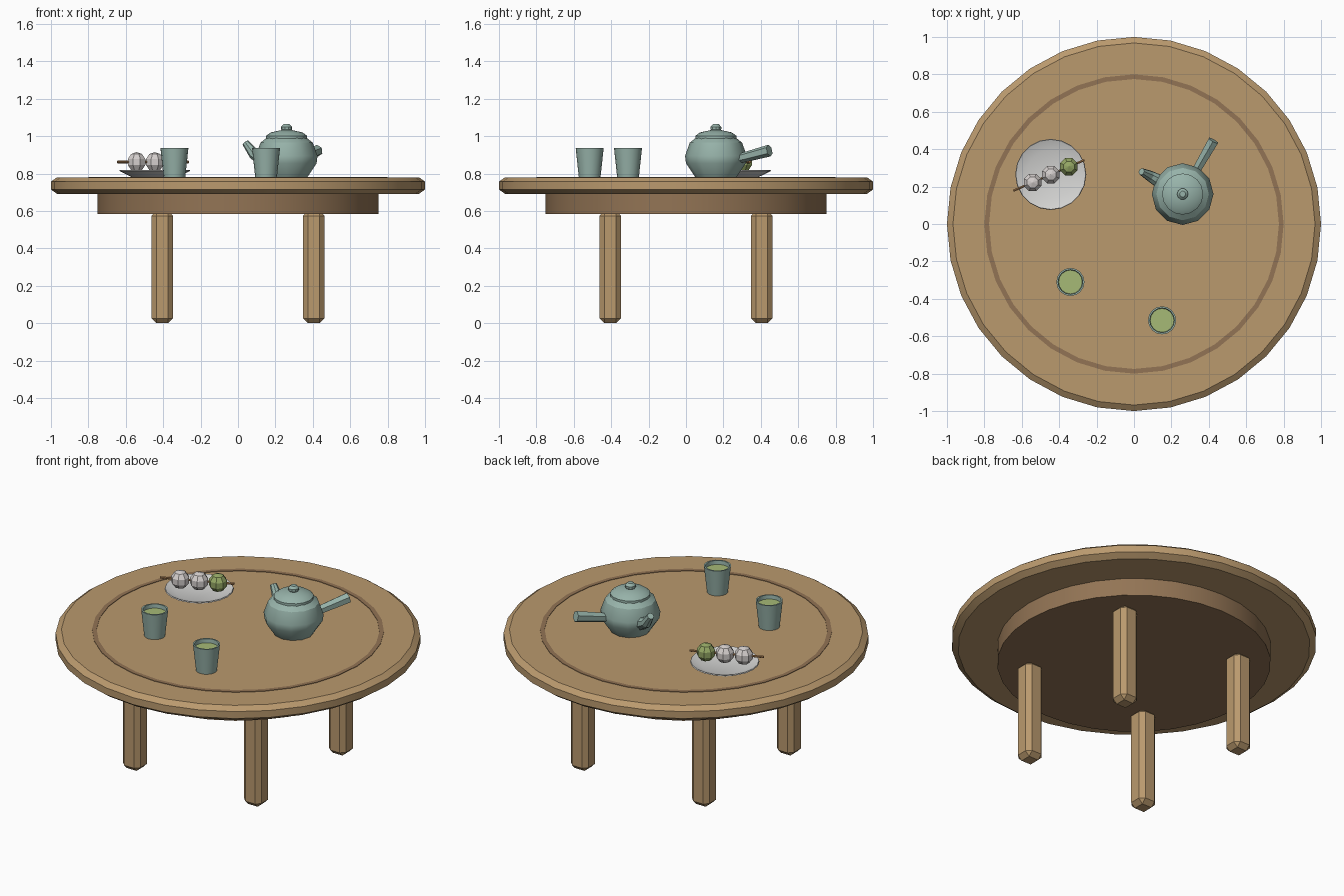
import bpy, bmesh
from math import cos, sin, pi, radians
from mathutils import Vector, Matrix

default = bpy.data.objects.get("Cube")
if default:
    bpy.data.objects.remove(default)


def material(name, r, g, b):
    m = bpy.data.materials.new(name)
    m.use_nodes = True
    m.diffuse_color = (r, g, b, 1)
    m.node_tree.nodes["Principled BSDF"].inputs["Base Color"].default_value = (r, g, b, 1)
    return m


WOOD = material("light wood", 0.49, 0.32, 0.155)
DARK = material("dark wood", 0.29, 0.175, 0.09)
GLAZE = material("celadon glaze", 0.31, 0.45, 0.40)
TEA = material("green tea", 0.38, 0.49, 0.18)
PLATE = material("plate white", 0.66, 0.66, 0.65)
RICE = material("rice white", 0.66, 0.62, 0.61)
MATCHA = material("matcha green", 0.30, 0.39, 0.13)
STICK = material("bamboo", 0.42, 0.22, 0.09)


def finish(name, bm, mat, loc=(0, 0, 0), smooth=None):
    bmesh.ops.recalc_face_normals(bm, faces=bm.faces)
    mesh = bpy.data.meshes.new(name)
    bm.to_mesh(mesh)
    bm.free()
    mesh.materials.append(mat)
    ob = bpy.data.objects.new(name, mesh)
    ob.location = loc
    bpy.context.collection.objects.link(ob)
    if smooth:
        bpy.ops.object.select_all(action='DESELECT')
        ob.select_set(True)
        bpy.context.view_layer.objects.active = ob
        bpy.ops.object.shade_smooth_by_angle(angle=radians(smooth))
    return ob


def bridge(bm, a, b):
    n = len(a)
    for i in range(n):
        bm.faces.new((a[i], a[(i + 1) % n], b[(i + 1) % n], b[i]))


def lathe(name, profile, segs, mat, loc=(0, 0, 0), smooth=30, loop=False):
    """Spin (radius, height) pairs round z; cap the ends, or join them in a loop."""
    bm = bmesh.new()
    rings = [[bm.verts.new((r * cos(2 * pi * i / segs), r * sin(2 * pi * i / segs), z))
              for i in range(segs)] for r, z in profile]
    for a, b in zip(rings, rings[1:]):
        bridge(bm, a, b)
    if loop:
        bridge(bm, rings[-1], rings[0])
    else:
        bm.faces.new(rings[0])
        bm.faces.new(rings[-1])
    return finish(name, bm, mat, loc, smooth)


def tube(name, path, radii, segs, mat):
    """Straight-sided tube through the path points, with a radius at each."""
    pts = [Vector(p) for p in path]
    bm = bmesh.new()
    rings = []
    for i, p in enumerate(pts):
        t = (pts[min(i + 1, len(pts) - 1)] - pts[max(i - 1, 0)]).normalized()
        u = t.cross(Vector((0, 0, 1))).normalized()
        v = u.cross(t)
        rings.append([bm.verts.new(p + radii[i] * (u * cos(a) + v * sin(a)))
                      for a in (2 * pi * (k + 0.5) / segs for k in range(segs))])
    for a, b in zip(rings, rings[1:]):
        bridge(bm, a, b)
    bm.faces.new(rings[0])
    bm.faces.new(rings[-1])
    return finish(name, bm, mat)


TOP = 0.78

# Table top, inlaid ring and apron
lathe("table_top", [(0.965, 0.69), (1, 0.715), (1, 0.757), (0.968, TOP)], 32, WOOD)
lathe("inlay_ring", [(0.775, 0.775), (0.80, 0.775), (0.80, 0.783), (0.775, 0.783)],
      32, DARK, loop=True)
lathe("apron", [(0.75, 0.585), (0.75, 0.70)], 32, DARK)

# Four chamfered legs
for y, depth in ((-1, "front"), (1, "back")):
    for x, side in ((1, "left"), (-1, "right")):
        bm = bmesh.new()
        bmesh.ops.create_cube(bm, size=1, matrix=Matrix.Diagonal((0.116, 0.116, 0.60, 1)))
        bmesh.ops.bevel(bm, geom=bm.edges[:], offset=0.026, segments=1, affect='EDGES')
        finish(f"{depth}_{side}_leg", bm, WOOD, (0.405 * x, 0.405 * y, 0.30))

# Teapot
pot = (0.26, 0.16, TOP)
lathe("teapot_body", [(0.11, 0), (0.16, 0.075), (0.165, 0.115), (0.14, 0.185), (0.105, 0.213)],
      12, GLAZE, pot)
lathe("teapot_lid", [(0.11, 0.205), (0.11, 0.222), (0.085, 0.24), (0.03, 0.252)], 16, GLAZE, pot)
lathe("lid_knob", [(0.018, 0.24), (0.03, 0.258), (0.03, 0.27), (0.016, 0.284)], 10, GLAZE, pot)
tube("teapot_spout", [(0.15, 0.22, 0.87), (0.085, 0.257, 0.905), (0.04, 0.28, 0.965)],
     [0.04, 0.03, 0.019], 8, GLAZE)
tube("teapot_handle", [(0.32, 0.264, 0.875), (0.425, 0.446, 0.923)], [0.025, 0.032], 6, GLAZE)

# Two cups of tea
for label, x, y in (("right", -0.34, -0.31), ("left", 0.15, -0.515)):
    lathe(f"{label}_cup", [(0.058, 0), (0.075, 0.158), (0.066, 0.158), (0.061, 0.10)],
          16, GLAZE, (x, y, TOP))
    lathe(f"{label}_cup_tea", [(0.062, 0.10), (0.0635, 0.135)], 16, TEA, (x, y, TOP))

# Plate
lathe("plate", [(0.12, 0), (0.19, 0.034), (0.187, 0.04), (0.13, 0.018)],
      20, PLATE, (-0.445, 0.265, TOP))

# Skewered dumplings
for i, (label, mat) in enumerate((("right", RICE), ("middle", RICE), ("left", MATCHA))):
    bm = bmesh.new()
    bmesh.ops.create_uvsphere(bm, u_segments=8, v_segments=5, radius=0.053,
                              matrix=Matrix.Rotation(pi / 8, 4, 'Z'))
    finish(f"{label}_dumpling", bm, mat, (-0.542 + 0.097 * i, 0.222 + 0.042 * i, 0.862))
tube("skewer", [(-0.645, 0.178, 0.862), (-0.265, 0.342, 0.862)], [0.007, 0.007], 6, STICK)
